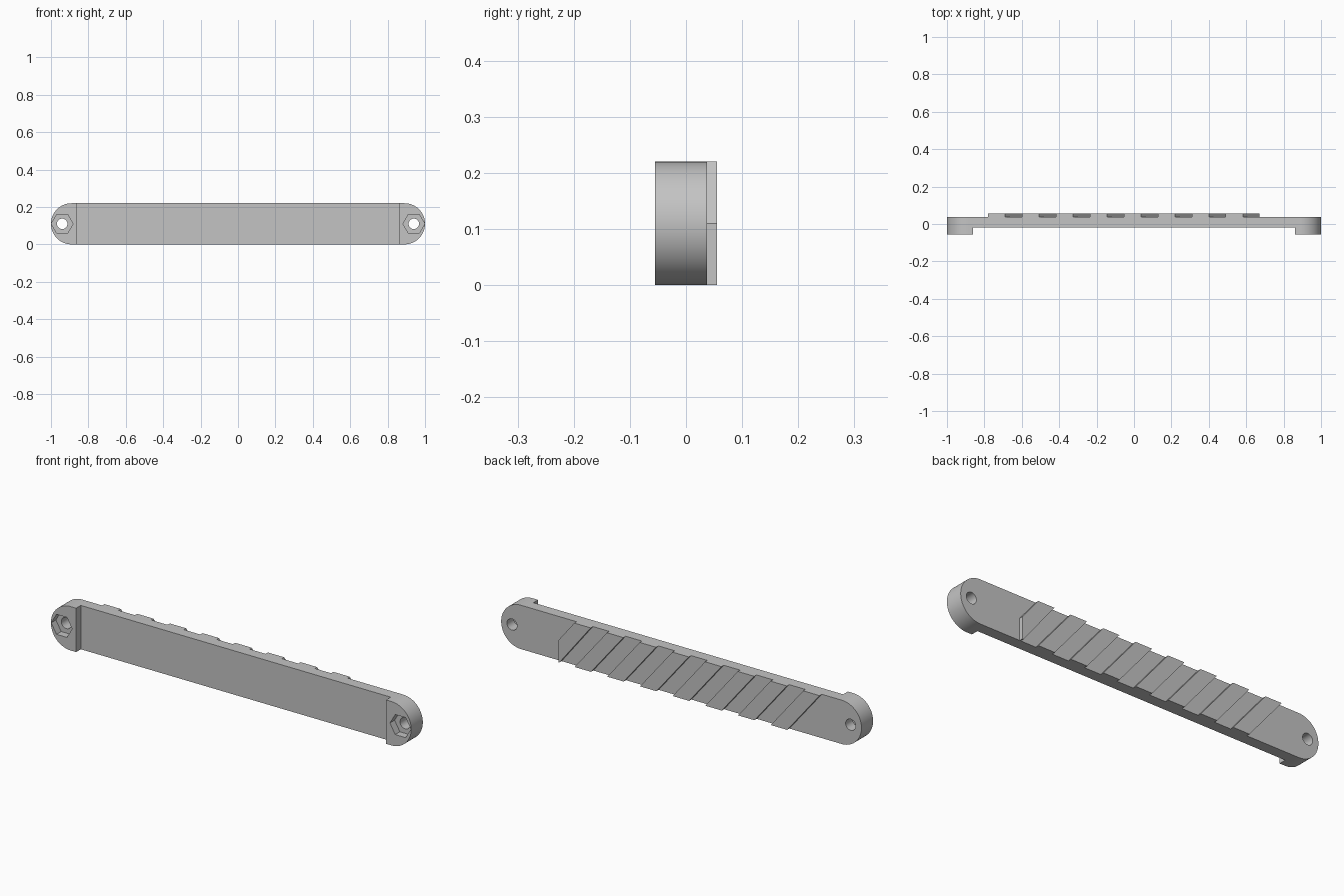
import bpy, bmesh, math
from mathutils import Matrix

cube = bpy.data.objects.get("Cube")
if cube:
    bpy.data.objects.remove(cube, do_unlink=True)

R = 0.11                      # end radius, half the bar height
BACK, FRONT, WEB = 0.037, -0.055, -0.018
HOLE_X = 0.94

grey = bpy.data.materials.new("plain_grey")
grey.use_nodes = True
colour = (0.55, 0.55, 0.55, 1)
grey.diffuse_color = colour
grey.node_tree.nodes["Principled BSDF"].inputs["Base Color"].default_value = colour


def prism(name, outlines, y0, y1):
    """Extrude closed x-z outlines from y0 to y1 as one object."""
    bm = bmesh.new()
    for pts in outlines:
        face = bm.faces.new([bm.verts.new((x, y0, z)) for x, z in pts])
        new = bmesh.ops.extrude_face_region(bm, geom=[face])["geom"]
        moved = [v for v in new if isinstance(v, bmesh.types.BMVert)]
        bmesh.ops.translate(bm, verts=moved, vec=(0, y1 - y0, 0))
    bmesh.ops.recalc_face_normals(bm, faces=bm.faces)
    mesh = bpy.data.meshes.new(name)
    bm.to_mesh(mesh)
    bm.free()
    mesh.materials.append(grey)
    obj = bpy.data.objects.new(name, mesh)
    bpy.context.collection.objects.link(obj)
    return obj


def arc(cx, radius, start, end, n):
    return [(cx + radius * math.cos(math.radians(start + (end - start) * i / n)),
             R + radius * math.sin(math.radians(start + (end - start) * i / n)))
            for i in range(n + 1)]


def ring(cx, radius, n):
    return arc(cx, radius, 0, 360, n)[:-1]


def cut(target, cutter):
    mod = target.modifiers.new(cutter.name, 'BOOLEAN')
    mod.operation = 'DIFFERENCE'
    mod.solver = 'EXACT'
    mod.object = cutter
    bpy.context.view_layer.objects.active = target
    bpy.ops.object.modifier_apply(modifier=mod.name)
    bpy.data.objects.remove(cutter, do_unlink=True)


# Bar with rounded ends
bar = prism("grip_bar", [arc(1 - R, R, -90, 90, 40) + arc(R - 1, R, 90, 270, 40)],
            FRONT, BACK)

# Long recess between the two end feet
cut(bar, prism("recess_cutter", [[(-0.86, -0.1), (0.86, -0.1), (0.86, 0.4), (-0.86, 0.4)]],
               -0.2, WEB))

# Hexagonal nut pockets and bolt holes
sides = (-HOLE_X, HOLE_X)
cut(bar, prism("nut_cutter", [ring(x, 0.058, 6) for x in sides], -0.2, WEB))
cut(bar, prism("hole_cutter", [ring(x, 0.028, 32) for x in sides], -0.2, 0.2))

# Slanted grip ridges on the back; the last is trimmed upright at its end
PITCH, WIDTH, SLANT, START, END = 0.1815, 0.091, 0.18, -0.78, 0.67
ridges = []
for i in range(8):
    x = START + i * PITCH
    low = x + SLANT
    if i < 7:
        ridges.append([(x, 2 * R), (x + WIDTH, 2 * R), (low + WIDTH, 0), (low, 0)])
    else:
        ridges.append([(x, 2 * R), (x + WIDTH, 2 * R), (END, R), (END, 0), (low - 0.006, 0)])
prism("grip_ridges", ridges, BACK, 0.055)

# Smooth the round ends and holes, keep edges sharp
bpy.ops.object.select_all(action='DESELECT')
bar.select_set(True)
bpy.context.view_layer.objects.active = bar
bpy.ops.object.shade_smooth_by_angle(angle=math.radians(30))
